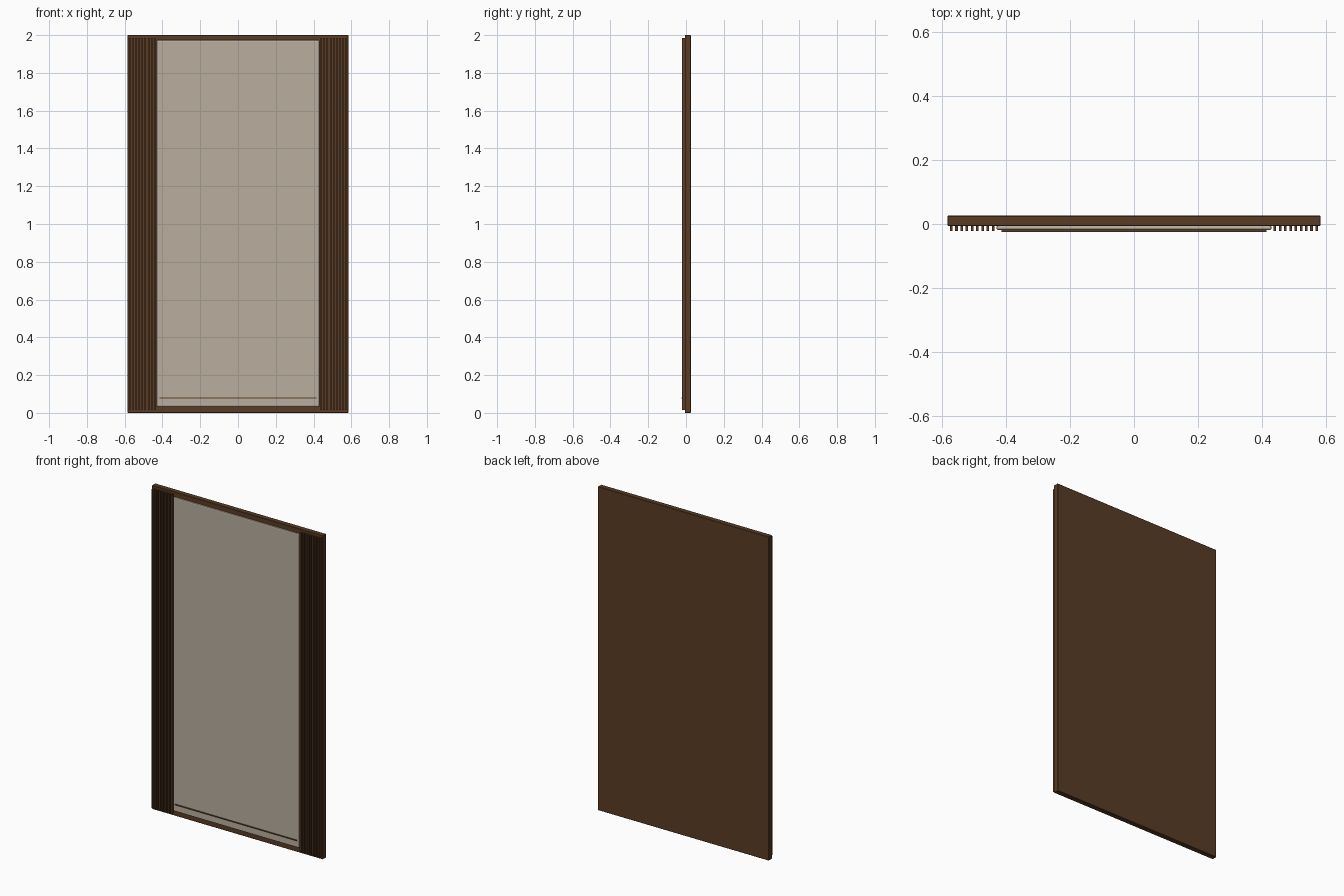
import bpy

if "Cube" in bpy.data.objects:
    bpy.data.objects.remove(bpy.data.objects["Cube"])


def material(name, rgb):
    m = bpy.data.materials.new(name)
    m.diffuse_color = (*rgb, 1)
    m.use_nodes = True
    m.node_tree.nodes["Principled BSDF"].inputs["Base Color"].default_value = m.diffuse_color
    return m


wood = material("dark_walnut", (0.100, 0.045, 0.018))
glass = material("mirror_grey", (0.490, 0.430, 0.345))


def box(name, x, y, z, mat, bevel=0.0, segments=1):
    """Box given by (min, max) ranges, with optional bevelled edges."""
    bpy.ops.mesh.primitive_cube_add(
        size=1, location=(sum(x) / 2, sum(y) / 2, sum(z) / 2))
    ob = bpy.context.object
    ob.name = name
    ob.scale = (x[1] - x[0], y[1] - y[0], z[1] - z[0])
    bpy.ops.object.transform_apply(location=False, rotation=False, scale=True)
    ob.data.materials.append(mat)
    if bevel:
        mod = ob.modifiers.new("edge_bevel", 'BEVEL')
        mod.width = bevel
        mod.segments = segments
    return ob


# Back panel
box("back_panel", (-0.584, 0.584), (-0.006, 0.026), (0, 2), wood, 0.002)

# Vertical slats on both sides of the mirror
COUNT, FIRST, LAST, WIDTH = 9, 0.441, 0.572, 0.008
for side, label in ((-1, "left"), (1, "right")):
    for i in range(COUNT):
        c = side * (FIRST + (LAST - FIRST) * i / (COUNT - 1))
        box(f"{label}_slat_{i + 1}", (c - WIDTH / 2, c + WIDTH / 2),
            (-0.022, -0.005), (0.015, 1.985), wood)

# Mirror with bevelled rim
box("mirror", (-0.431, 0.431), (-0.019, -0.005), (0.033, 1.973), glass, 0.006, 2)

# Thin strip across the foot of the mirror
box("lower_strip", (-0.415, 0.415), (-0.025, -0.018), (0.075, 0.081), wood)
